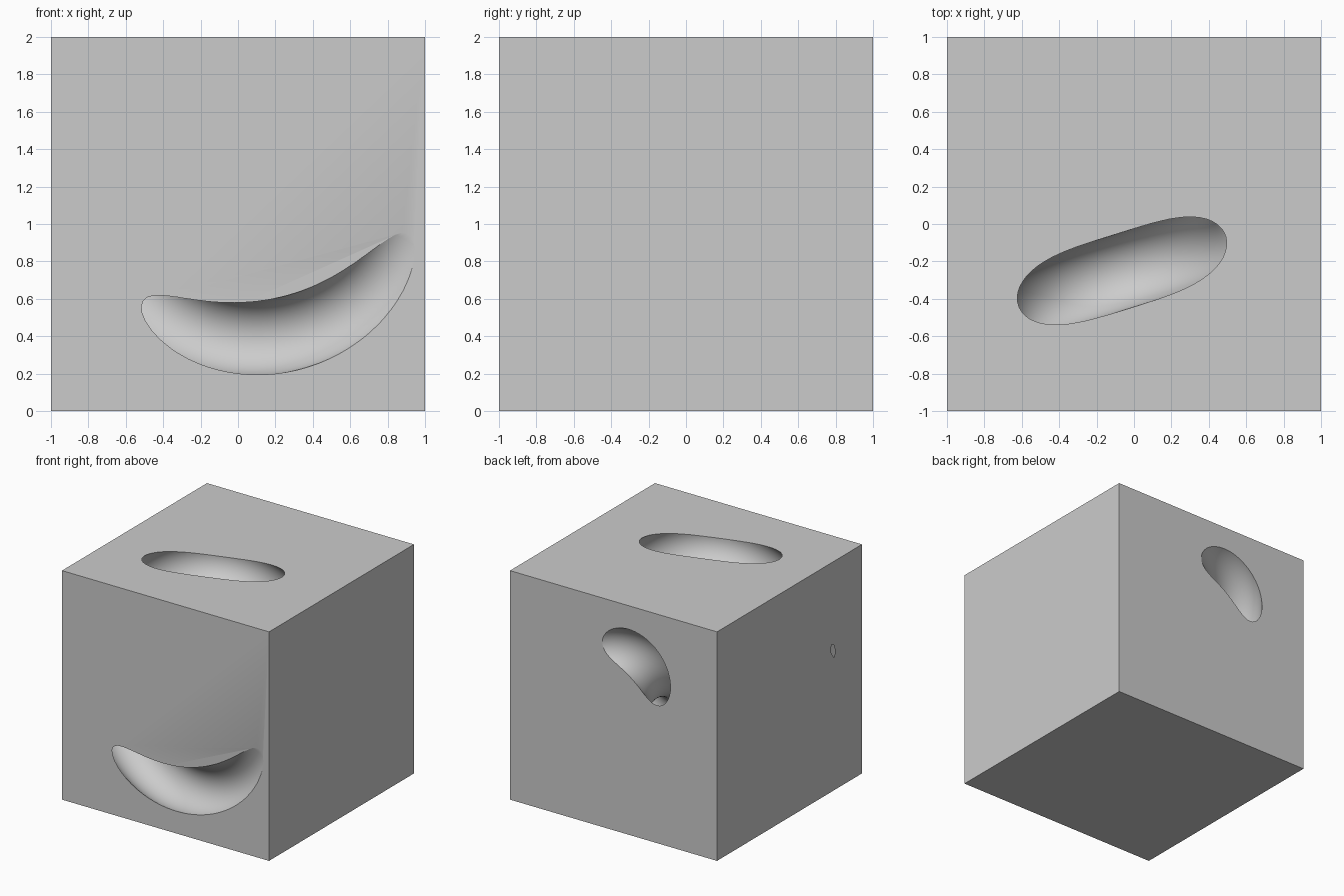
import bpy, bmesh, math
from mathutils import Vector

if "Cube" in bpy.data.objects:
    bpy.data.objects.remove(bpy.data.objects["Cube"])

# Conical spiral path, winding around an axis parallel to y
AXIS_Z, TUBE_R = 1.285, 0.2
PITCH, SHRINK, FRONT_R = 0.223, 0.06, 0.912   # per radian
FRONT_PHASE = math.radians(-17)               # phase where the path meets y = -1


def spiral(deg):
    phase = math.radians(deg)
    turn = phase - FRONT_PHASE
    radius = FRONT_R - SHRINK * turn
    return Vector((-radius * math.sin(phase), -1 + PITCH * turn,
                   AXIS_Z - radius * math.cos(phase)))


# Solid block
bpy.ops.mesh.primitive_cube_add(size=2, location=(0, 0, 1))
block = bpy.context.object
block.name = "block"

# Round tube swept along the spiral, used as cutter
SIDES, STEP = 48, 3
path = [spiral(d) for d in range(-110, 601, STEP)]
bm = bmesh.new()
rings = []
for i, p in enumerate(path):
    tangent = (path[min(i + 1, len(path) - 1)] - path[max(i - 1, 0)]).normalized()
    radial = Vector((p.x, 0, p.z - AXIS_Z))
    radial = (radial - tangent * radial.dot(tangent)).normalized()
    side = tangent.cross(radial)
    rings.append([bm.verts.new(p + TUBE_R * (radial * math.cos(a) + side * math.sin(a)))
                  for a in (2 * math.pi * k / SIDES for k in range(SIDES))])
for a, b in zip(rings, rings[1:]):
    for k in range(SIDES):
        n = (k + 1) % SIDES
        bm.faces.new((a[k], a[n], b[n], b[k]))
bm.faces.new(rings[0])
bm.faces.new(rings[-1])
bmesh.ops.recalc_face_normals(bm, faces=bm.faces)
mesh = bpy.data.meshes.new("spiral_cutter")
bm.to_mesh(mesh)
bm.free()
cutter = bpy.data.objects.new("spiral_cutter", mesh)
bpy.context.collection.objects.link(cutter)
cutter.hide_render = True

# Carve the spiral tunnel out of the block
cut = block.modifiers.new("spiral_tunnel", 'BOOLEAN')
cut.operation = 'DIFFERENCE'
cut.solver = 'EXACT'
cut.object = cutter
bpy.context.view_layer.objects.active = block
bpy.ops.object.modifier_apply(modifier=cut.name)
bpy.data.objects.remove(cutter)

bpy.ops.object.shade_smooth_by_angle(angle=math.radians(20))
